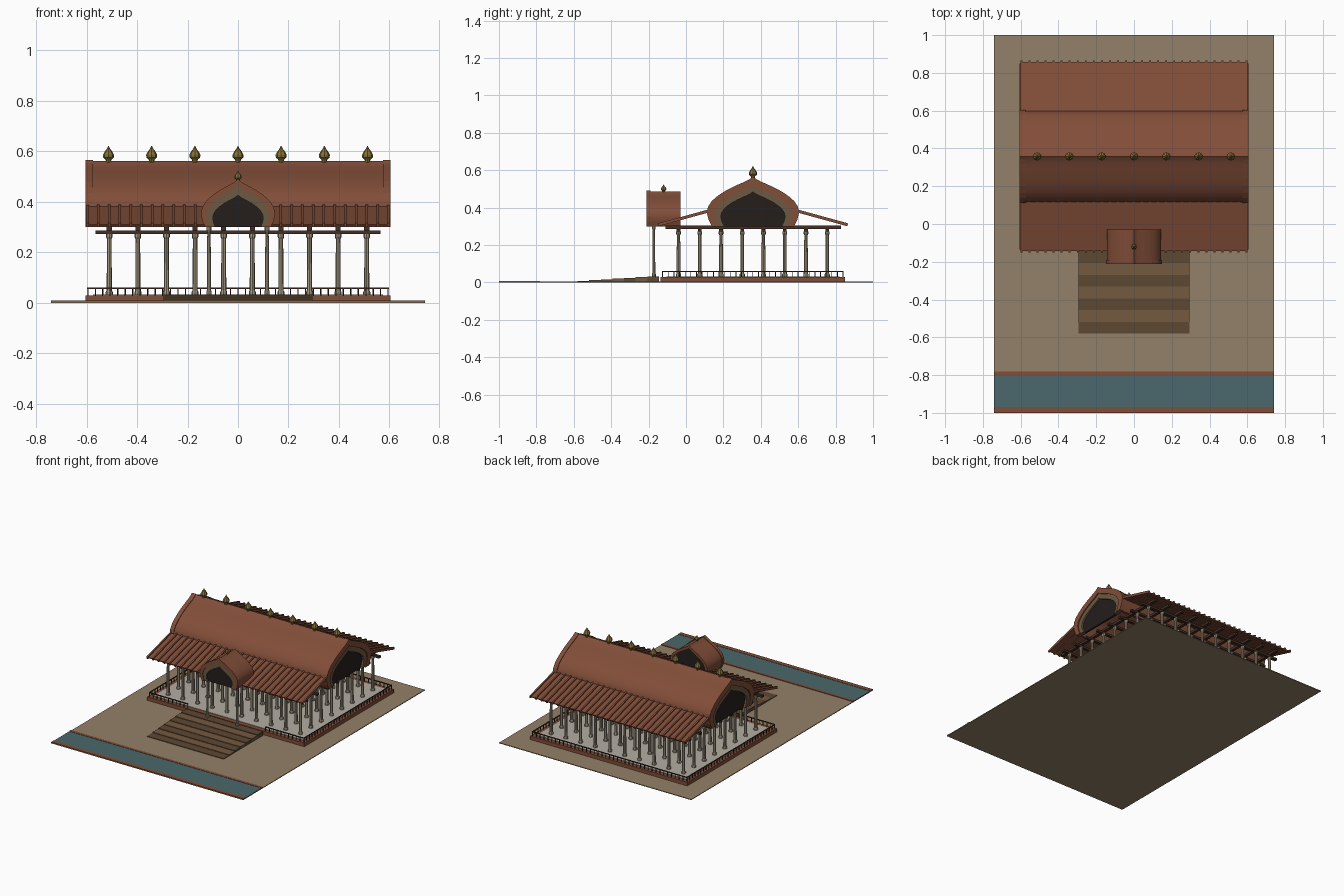
import bpy, bmesh, math
from mathutils import Matrix, Vector

if "Cube" in bpy.data.objects:
    bpy.data.objects.remove(bpy.data.objects["Cube"])


def mat(name, r, g, b):
    m = bpy.data.materials.new(name)
    m.diffuse_color = (r, g, b, 1)
    m.use_nodes = True
    m.node_tree.nodes["Principled BSDF"].inputs["Base Color"].default_value = m.diffuse_color
    return m


BRICK = mat("brick", 0.22, 0.075, 0.04)
DARKWOOD = mat("dark_wood", 0.055, 0.028, 0.018)
STONE = mat("stone", 0.36, 0.31, 0.22)
SAND = mat("sand", 0.29, 0.22, 0.14)
TAN = mat("tan_trim", 0.15, 0.10, 0.055)
STEP_A = mat("step_light", 0.17, 0.10, 0.05)
STEP_B = mat("step_dark", 0.11, 0.065, 0.032)
WATER = mat("water", 0.07, 0.14, 0.15)
SHADOW = mat("shadow", 0.018, 0.013, 0.012)
GOLD = mat("gold", 0.23, 0.16, 0.04)
FLOOR = mat("floor", 0.45, 0.42, 0.37)


def finish(name, bm, m):
    bmesh.ops.recalc_face_normals(bm, faces=bm.faces)
    me = bpy.data.meshes.new(name)
    bm.to_mesh(me)
    bm.free()
    me.materials.append(m)
    ob = bpy.data.objects.new(name, me)
    bpy.context.collection.objects.link(ob)
    return ob


def add_box(bm, x0, x1, y0, y1, z0, z1, rot=None):
    """Box from its limits; rot is applied about the origin afterwards."""
    c = Matrix.Translation(((x0 + x1) / 2, (y0 + y1) / 2, (z0 + z1) / 2))
    s = Matrix.Diagonal((x1 - x0, y1 - y0, z1 - z0, 1))
    bmesh.ops.create_cube(bm, size=1, matrix=(rot or Matrix()) @ c @ s)


def boxes(name, m, *limits):
    bm = bmesh.new()
    for b in limits:
        add_box(bm, *b)
    return finish(name, bm, m)


def add_lathe(bm, profile, x, y, z, n=8):
    rings = [[bm.verts.new((x + r * math.cos(2 * math.pi * i / n),
                            y + r * math.sin(2 * math.pi * i / n), z + h))
              for i in range(n)] for r, h in profile]
    for a, b in zip(rings, rings[1:]):
        for i in range(n):
            bm.faces.new((a[i], a[(i + 1) % n], b[(i + 1) % n], b[i]))
    bm.faces.new(rings[0])
    bm.faces.new(rings[-1])


# horseshoe arch with a pointed crown: half outline, unit width and height
HALF = [(.89, 0), (.96, .13), (1, .28), (.97, .40), (.89, .51), (.78, .60),
        (.64, .69), (.48, .77), (.32, .84), (.16, .905), (.07, .95)]
ARCH = HALF + [(0, 1)] + [(-u, v) for u, v in reversed(HALF)]


def arch(name, m, place, w, h, a, b, inner=None):
    """Arch extruded from a to b; with inner=(w, h) it is hollow."""
    bm = bmesh.new()

    def outline(w, h, d):
        return [bm.verts.new(place(u * w, d, v * h)) for u, v in ARCH]

    o0, o1 = outline(w, h, a), outline(w, h, b)
    n = len(ARCH)
    for i in range(n - 1):
        bm.faces.new((o0[i], o0[i + 1], o1[i + 1], o1[i]))
    if inner:
        i0, i1 = outline(*inner, a), outline(*inner, b)
        for i in range(n - 1):
            bm.faces.new((i0[i], i0[i + 1], i1[i + 1], i1[i]))
            bm.faces.new((o0[i], o0[i + 1], i0[i + 1], i0[i]))
            bm.faces.new((o1[i], o1[i + 1], i1[i + 1], i1[i]))
        for i in (0, n - 1):
            bm.faces.new((o0[i], o1[i], i1[i], i0[i]))
    else:
        bm.faces.new(o0)
        bm.faces.new(o1)
        bm.faces.new((o0[0], o0[-1], o1[-1], o1[0]))
    return finish(name, bm, m)


# ground, canal and its brick banks
boxes("ground", SAND, (-.74, .74, -1, 1, 0, .005))
boxes("canal_banks", BRICK, (-.74, .74, -1, -.97, .001, .009),
      (-.74, .74, -.80, -.78, .001, .009))
boxes("canal_water", WATER, (-.74, .74, -.97, -.80, .001, .007))

# plinth and floor
boxes("plinth", BRICK, (-.605, .605, -.135, .85, .001, .03))
boxes("floor", FLOOR, (-.575, .575, -.105, .82, .028, .033))

# front steps in alternating tones
D = .435 / 7
for k, m in enumerate((STEP_B, STEP_A)):
    boxes(("dark_steps", "light_steps")[k], m,
          *[(-.295, .295, -.58 + i * D, -.58 + (i + 1) * D, .001, .009 + i * .004)
            for i in range(k, 7, 2)])

# railing around the plinth, open at the steps
bm = bmesh.new()
X, Y0, Y1 = .595, -.125, .84
T = .003
runs = [((-X, Y0), (-.3, Y0)), ((.3, Y0), (X, Y0)), ((-X, Y1), (X, Y1)),
        ((-X, Y0), (-X, Y1)), ((X, Y0), (X, Y1))]
for (xa, ya), (xb, yb) in runs:
    add_box(bm, xa - T, xb + T, ya - T, yb + T, .055, .061)
    n = round((xb - xa + yb - ya) / .03)
    for i in range(n + 1):
        x, y = xa + (xb - xa) * i / n, ya + (yb - ya) * i / n
        add_box(bm, x - .002, x + .002, y - .002, y + .002, .03, .056)
finish("railing", bm, DARKWOOD)

# columns on a regular grid
XS = [-.51 + i * 1.02 / 9 for i in range(10)]
YS = [-.04 + i * .795 / 7 for i in range(8)]
COLUMN = [(.014, 0), (.014, .012), (.0105, .018), (.009, .222), (.013, .23), (.013, .242)]
bm = bmesh.new()
for x in XS:
    for y in YS:
        add_lathe(bm, COLUMN, x, y, .031)
finish("columns", bm, STONE)
bm = bmesh.new()
for x in (-.115, .115):
    add_lathe(bm, [(r * .75, h * 1.12) for r, h in COLUMN], x, -.172, .031)
finish("porch_columns", bm, STONE)

# two layers of beams
boxes("long_beams", DARKWOOD, *[(-.565, .565, y - .01, y + .01, .272, .287) for y in YS])
boxes("cross_beams", DARKWOOD, *[(x - .01, x + .01, -.11, .83, .287, .304) for x in XS])

# main barrel roof with framed gable ends
CY, Z0 = .358, .30


def main(u, d, v):
    return (d, CY + u, Z0 + v)


roof = arch("barrel_roof", BRICK, main, .243, .262, -.595, .595, (.225, .242))
for s in (-1, 1):
    side = "right" if s > 0 else "left"
    arch(side + "_gable_frame", BRICK, main, .247, .266, s * .575, s * .605, (.205, .222))
    arch(side + "_gable_trim", TAN, main, .206, .223, s * .57, s * .598, (.172, .184))
    arch(side + "_gable_panel", SHADOW, main, .174, .186, s * .572, s * .585)

# porch barrel roof
def porch(u, d, v):
    return (u, d, Z0 + v)


porch_roof = arch("porch_roof", BRICK, porch, .143, .187, -.20, -.03, (.128, .17))
arch("porch_frame", BRICK, porch, .147, .191, -.212, -.19, (.125, .165))
arch("porch_trim", TAN, porch, .126, .166, -.207, -.185, (.1, .127))
arch("porch_panel", SHADOW, porch, .101, .128, -.197, -.187)
arch("porch_back", SHADOW, porch, .13, .172, -.042, -.034)

# sloping eaves with ribs on both long sides
ANG = math.atan2(.07, .255)
LEN = math.hypot(.07, .255)
for name, s in (("back", 1), ("front", -1)):
    rot = Matrix.Translation((0, CY + s * .245, .379)) @ Matrix.Rotation(-s * ANG, 4, 'X')
    ya, yb = sorted((-s * .01, s * LEN))
    bm = bmesh.new()
    add_box(bm, -.6, .6, ya, yb, -.005, .002, rot)
    ya, yb = sorted((-s * .01, s * (LEN + .006)))
    for i in range(29):
        x = -.596 + i * 1.192 / 28
        add_box(bm, x - .005, x + .005, ya, yb, -.007, .009, rot)
    finish(name + "_eave", bm, BRICK)

# finials
FINIAL = [(.009, -.006), (.012, .006), (.021, .014), (.022, .024),
          (.016, .036), (.007, .048), (.001, .06)]
bm = bmesh.new()
for i in range(7):
    add_lathe(bm, FINIAL, -.513 + i * .171, CY, .562)
add_lathe(bm, [(r * .68, h * .62) for r, h in FINIAL], 0, -.12, .486)
finish("finials", bm, GOLD)

# smooth the curved roofs
for ob in (roof, porch_roof):
    bpy.ops.object.select_all(action='DESELECT')
    ob.select_set(True)
    bpy.context.view_layer.objects.active = ob
    bpy.ops.object.shade_smooth_by_angle(angle=math.radians(30))
